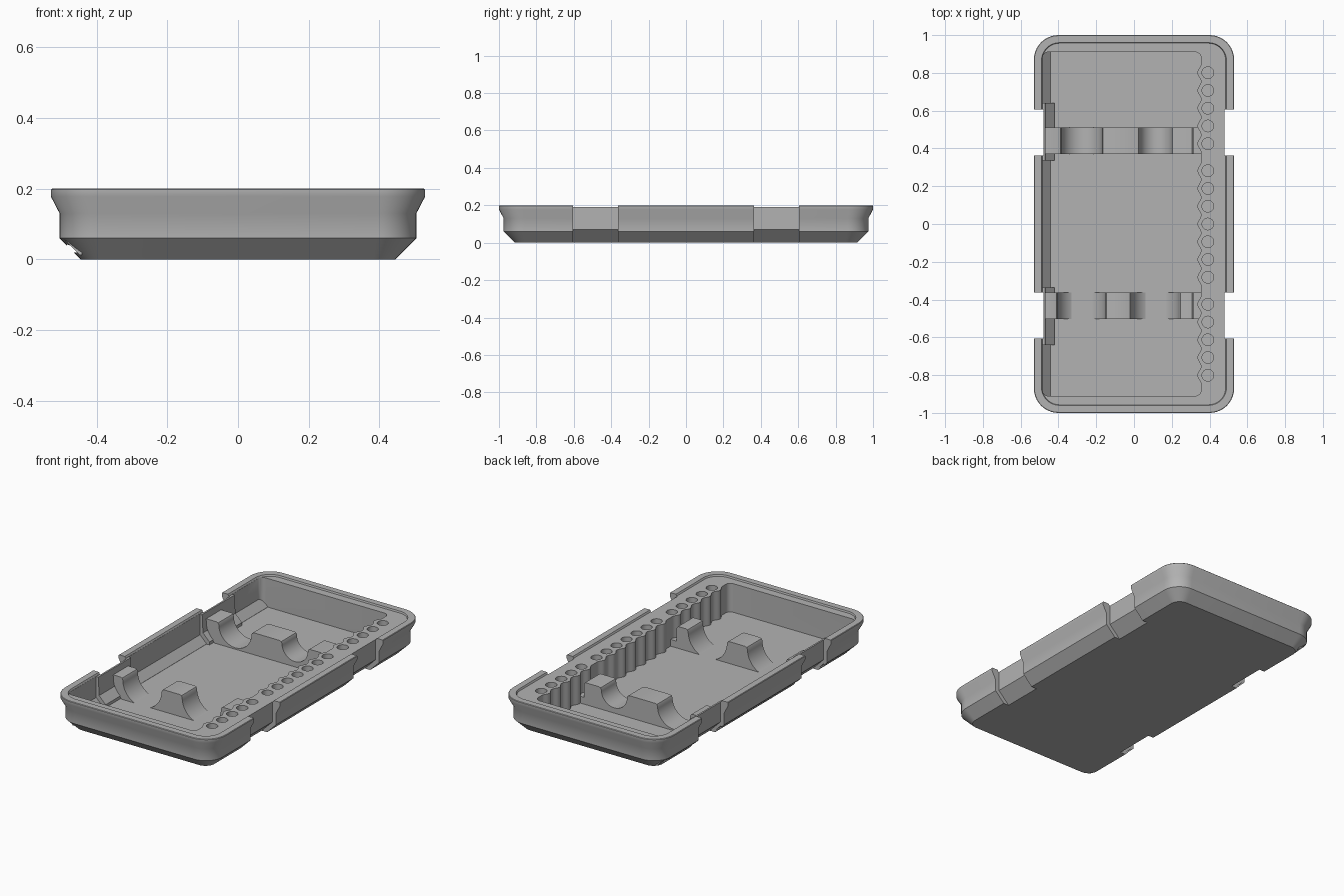
import bpy, bmesh
from math import sin, cos, pi
from mathutils import Vector

old = bpy.data.objects.get("Cube")
if old:
    bpy.data.objects.remove(old)

grey = bpy.data.materials.new("matte grey")
grey.use_nodes = True
grey.diffuse_color = (0.45, 0.45, 0.45, 1)
grey.node_tree.nodes["Principled BSDF"].inputs["Base Color"].default_value = grey.diffuse_color


def finish(name, bm):
    bmesh.ops.recalc_face_normals(bm, faces=bm.faces)
    mesh = bpy.data.meshes.new(name)
    bm.to_mesh(mesh)
    bm.free()
    mesh.materials.append(grey)
    ob = bpy.data.objects.new(name, mesh)
    bpy.context.collection.objects.link(ob)
    return ob


def loft(name, rings):
    """Skin a list of equal-length point rings and cap both ends."""
    bm = bmesh.new()
    loops = [[bm.verts.new(p) for p in ring] for ring in rings]
    n = len(loops[0])
    for a, b in zip(loops, loops[1:]):
        for i in range(n):
            j = (i + 1) % n
            bm.faces.new((a[i], a[j], b[j], b[i]))
    bm.faces.new(loops[0])
    bm.faces.new(loops[-1])
    return finish(name, bm)


def bar(name, profile, y0, y1):
    """Extrude an x-z profile along y."""
    return loft(name, [[(x, y, z) for x, z in profile] for y in (y0, y1)])


def rounded(hx, hy, r, z, steps=10):
    pts = []
    for q, (sx, sy) in enumerate([(1, 1), (-1, 1), (-1, -1), (1, -1)]):
        for i in range(steps + 1):
            a = (q + i / steps) * pi / 2
            pts.append((sx * (hx - r) + r * cos(a), sy * (hy - r) + r * sin(a), z))
    return pts


def select_only(ob):
    bpy.ops.object.select_all(action='DESELECT')
    ob.select_set(True)
    bpy.context.view_layer.objects.active = ob


def combine(target, other, operation):
    mod = target.modifiers.new("combine", 'BOOLEAN')
    mod.operation = operation
    mod.solver = 'EXACT'
    mod.object = other
    select_only(target)
    bpy.ops.object.modifier_apply(modifier=mod.name)
    bpy.data.objects.remove(other)


# Outer shell with flared rim and recessed top ledge
shell = [(.445, 0, .06), (.505, .06, .11), (.505, .13, .11), (.53, .178, .13),
         (.53, .197, .13), (.527, .2, .127), (.49, .2, .095)]
rings = [rounded(hx, hx + .47, r, z) for hx, z, r in shell]
rings.append(rounded(.485, .957, .09, .19))
tray = loft("tray", rings)

# Socket rows
pitch = .094
sockets = [s * (.425 + i * pitch) for s in (-1, 1) for i in range(5)]
sockets += [i * pitch for i in range(-3, 4)]

# Main pocket, with a fluted edge following the sockets
left, fluted, end, r = -.484, .355, .91, .03
outline = []
samples = 240
for i in range(samples + 1):
    y = -.88 + 1.76 * i / samples
    d = min(abs(y - s) for s in sockets)
    wave = .0095 * (1 + cos(2 * pi * d / pitch)) if d < pitch / 2 else 0
    outline.append((fluted - wave, y))
for cx, cy, a0 in ((fluted - r, end - r, 0), (left + r, end - r, 1),
                   (left + r, r - end, 2), (fluted - r, r - end, 3)):
    for i in range(7):
        a = (a0 + i / 6) * pi / 2
        p = (cx + r * cos(a), cy + r * sin(a))
        if (Vector(p) - Vector(outline[-1])).length > .001 and \
           (Vector(p) - Vector(outline[0])).length > .001:
            outline.append(p)
pocket = loft("pocket_cutter", [[(x, y, z) for x, y in outline] for z in (.02, .3)])
combine(tray, pocket, 'DIFFERENCE')

# Sloped foot along the inner side wall
combine(tray, bar("wall_foot", [(-.49, .07), (-.441, .021), (-.441, .012), (-.448, .012),
                                (-.49, .055)], -.912, .912), 'UNION')

# Latch recesses: thickened inner wall, then cut from both long sides
for s in (-1, 1):
    y0, y1 = sorted((s * .335, s * .64))
    combine(tray, bar("latch_backing", [(-.489, .188), (-.47, .188), (-.465, .08), (-.422, .037),
                                        (-.422, .01), (-.44, .01), (-.489, .06)], y0, y1), 'UNION')
for s in (-1, 1):
    y0, y1 = sorted((s * .363, s * .605))
    for side in (-1, 1):
        cut = [(side * x, z) for x, z in
               ((.48, .3), (.48, .07), (.41, 0), (.4, -.01), (.4, -.1), (.6, -.1), (.6, .3))]
        combine(tray, bar("latch_cutter", cut, y0, y1), 'DIFFERENCE')

# Round sockets in the side shelf
bm = bmesh.new()
for y in sockets:
    circle = [(.391 + .031 * cos(2 * pi * i / 24), y + .031 * sin(2 * pi * i / 24))
              for i in range(24)]
    low, high = [[bm.verts.new((x, v, z)) for x, v in circle] for z in (.035, .3)]
    for i in range(24):
        j = (i + 1) % 24
        bm.faces.new((low[i], low[j], high[j], high[i]))
    bm.faces.new(low)
    bm.faces.new(high)
combine(tray, finish("socket_cutter", bm), 'DIFFERENCE')


# Cradles: posts separated by half-round saddles
def cradle(name, saddles, y0, y1, top=.15):
    pts = [(-.41, .012), (-.46, .085), (-.474, top)]
    for x0, x1 in saddles:
        c, rad, zc = (x0 + x1) / 2, (x1 - x0) / 2, top - .014
        pts += [(x0 - .016, top), (x0 - .005, top - .004)]
        for i in range(25):
            a = pi + pi * i / 24
            pts.append((c + rad * cos(a), max(zc + rad * sin(a), .014)))
        pts += [(x1 + .005, top - .004), (x1 + .016, top)]
    pts += [(.306, top), (.315, top - .01), (.315, .06), (.356, .06), (.356, .012)]
    return bar(name, pts, y0, y1)


parts = [tray,
         cradle("front_cradle", [(-.405, -.15), (-.015, .24)], -.503, -.363),
         cradle("back_cradle", [(-.385, -.17), (.03, .2)], .37, .51)]
for ob in parts:
    select_only(ob)
    bpy.ops.object.shade_smooth_by_angle(angle=pi / 6)
